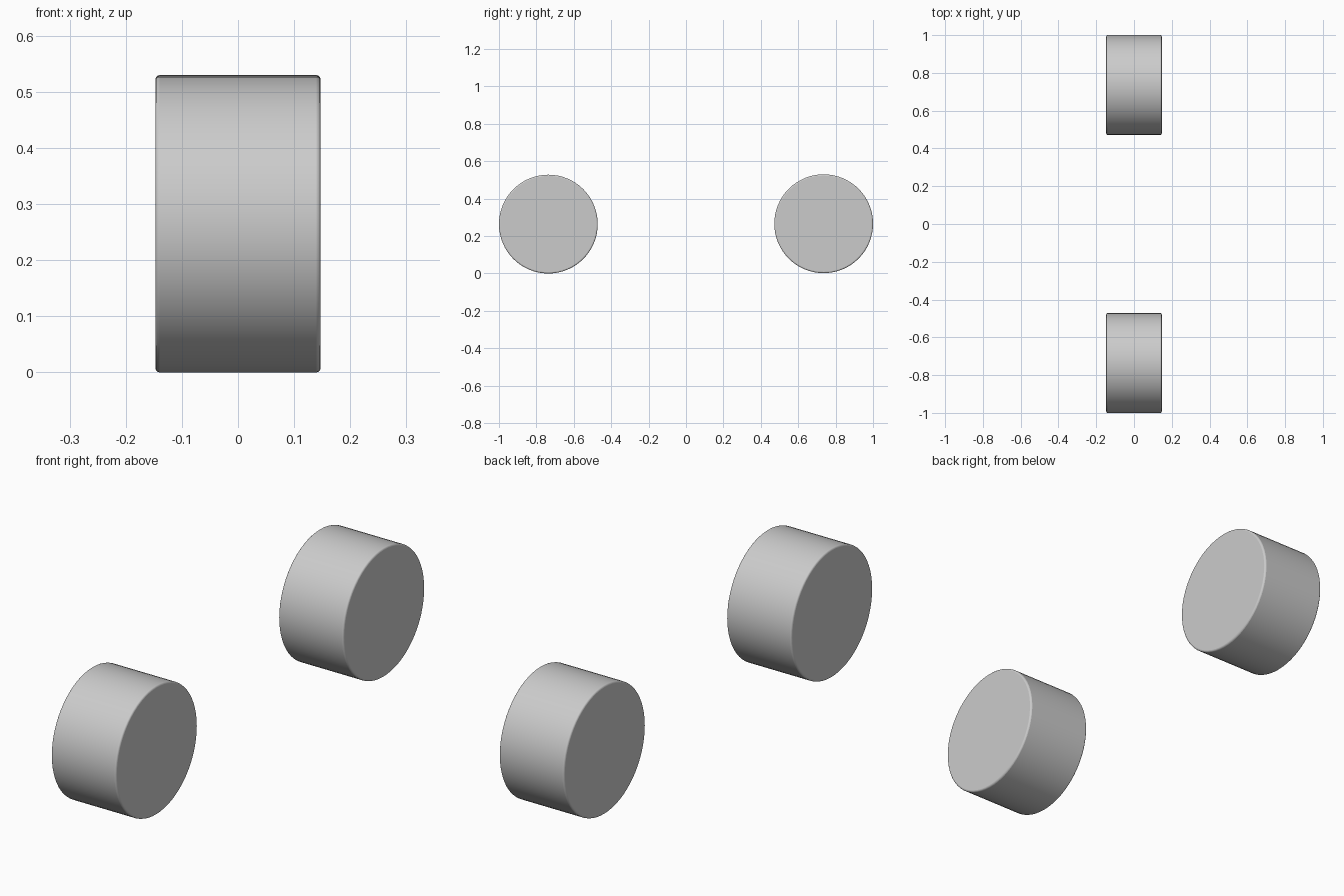
import bpy
import math

if "Cube" in bpy.data.objects:
    bpy.data.objects.remove(bpy.data.objects["Cube"])

RADIUS = 0.264
WIDTH = 0.294


def wheel(name, y, z):
    # Solid drum lying along x, with softly rounded rims
    bpy.ops.mesh.primitive_cylinder_add(
        vertices=64, radius=RADIUS, depth=WIDTH,
        location=(0, y, z), rotation=(0, math.pi / 2, 0))
    obj = bpy.context.object
    obj.name = name
    bpy.ops.object.shade_smooth_by_angle(angle=math.radians(35))
    rim = obj.modifiers.new("rounded_rim", 'BEVEL')
    rim.width = 0.007
    rim.segments = 3
    rim.limit_method = 'ANGLE'
    rim.angle_limit = math.radians(40)
    return obj


# Front and rear wheels; the rear one sits a hair higher
wheel("front_wheel", -0.736, 0.264)
wheel("rear_wheel", 0.736, 0.266)
